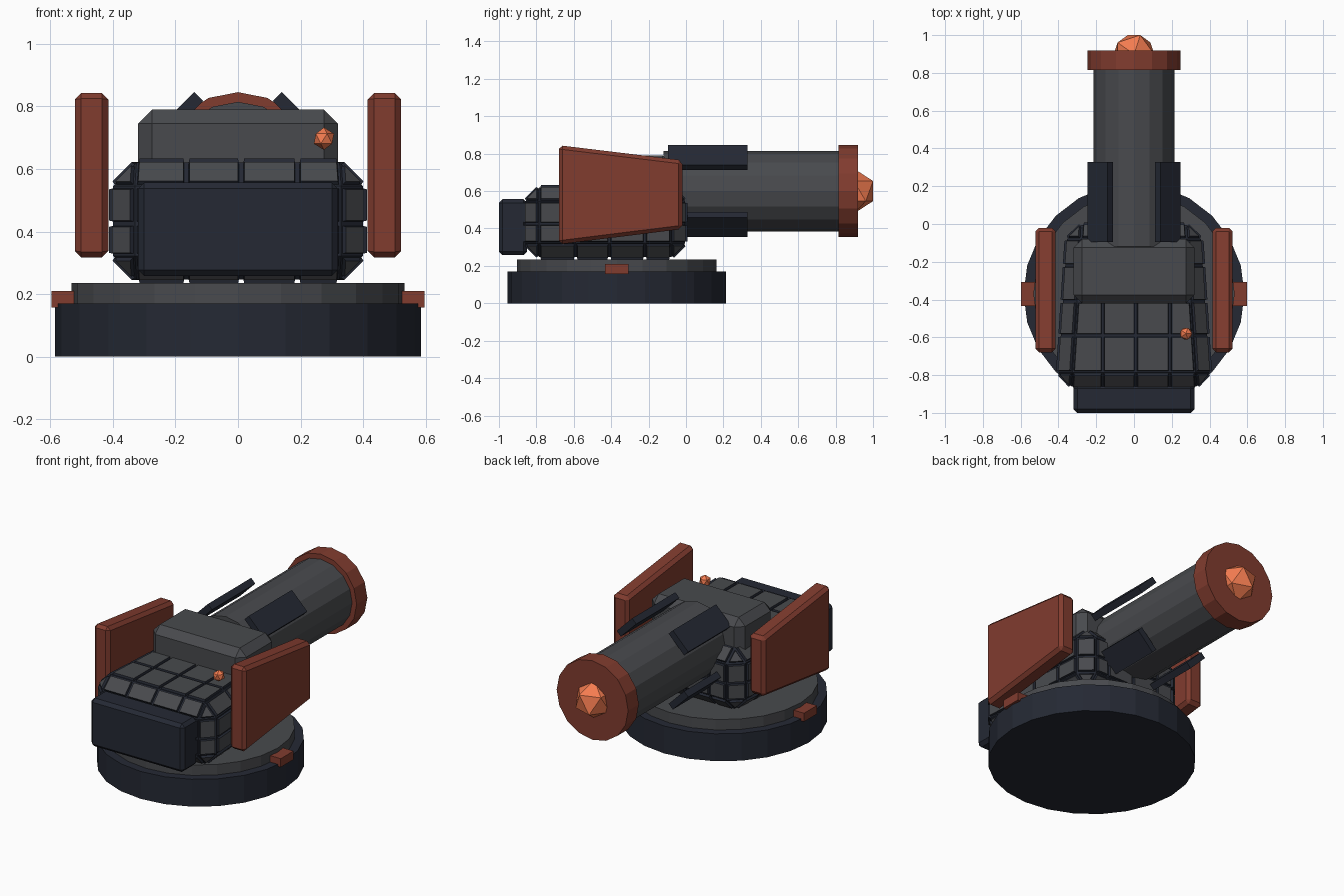
import bpy, bmesh
from math import radians, sin, cos
from mathutils import Matrix, Vector

if "Cube" in bpy.data.objects:
    bpy.data.objects.remove(bpy.data.objects["Cube"])


def material(name, r, g, b):
    m = bpy.data.materials.new(name)
    m.diffuse_color = (r, g, b, 1)
    m.use_nodes = True
    m.node_tree.nodes["Principled BSDF"].inputs["Base Color"].default_value = m.diffuse_color
    return m


GREY = material("gunmetal", 0.065, 0.068, 0.075)
NAVY = material("dark_navy", 0.018, 0.022, 0.034)
RED = material("rust_red", 0.22, 0.045, 0.028)
GLOW = material("orange_glow", 0.9, 0.2, 0.08)


def finish(bm, name, *mats):
    bmesh.ops.recalc_face_normals(bm, faces=bm.faces)
    me = bpy.data.meshes.new(name)
    bm.to_mesh(me)
    bm.free()
    for m in mats:
        me.materials.append(m)
    ob = bpy.data.objects.new(name, me)
    bpy.context.collection.objects.link(ob)
    return ob


def chamfer(bm, width):
    if width:
        bmesh.ops.bevel(bm, geom=bm.edges[:], offset=width, segments=1,
                        affect='EDGES', profile=0.5)


def box(name, lo, hi, mat, bevel=0):
    bm = bmesh.new()
    lo, hi = Vector(lo), Vector(hi)
    bmesh.ops.create_cube(bm, size=1, matrix=Matrix.Translation((lo + hi) / 2)
                          @ Matrix.Diagonal((*(hi - lo), 1)))
    chamfer(bm, bevel)
    return finish(bm, name, mat)


def cylinder(name, centre, r, depth, sides, mat, along_y=False):
    bm = bmesh.new()
    rot = Matrix.Rotation(radians(90 if along_y else 0), 4, 'X')
    bmesh.ops.create_cone(bm, cap_ends=True, segments=sides, radius1=r, radius2=r,
                          depth=depth, matrix=Matrix.Translation(centre) @ rot)
    return finish(bm, name, mat)


def orb(name, centre, r):
    bm = bmesh.new()
    bmesh.ops.create_icosphere(bm, subdivisions=1, radius=r,
                               matrix=Matrix.Translation(centre))
    return finish(bm, name, GLOW)


# round base, turntable and side lugs
cylinder("base_disc", (0, -0.37, 0.085), 0.585, 0.17, 24, NAVY)
cylinder("turntable", (0, -0.37, 0.2), 0.533, 0.07, 24, GREY)

# panelled hull: tapered chamfered block, sliced and raised panel by panel
bm = bmesh.new()
bmesh.ops.create_cube(bm, size=1)
for v in bm.verts:
    back = v.co.y > 0
    v.co = Vector(((0.35 if back else 0.405) * (1 if v.co.x > 0 else -1),
                   -0.005 if back else -0.86,
                   0.62 if v.co.z > 0 else 0.247))
chamfer(bm, 0.075)
for co, no in [((-0.165, 0, 0), (1, 0, 0)), ((0.01, 0, 0), (1, 0, 0)),
               ((0.19, 0, 0), (1, 0, 0)), ((0, -0.59, 0), (0, 1, 0)),
               ((0, -0.41, 0), (0, 1, 0)), ((0, -0.22, 0), (0, 1, 0)),
               ((0, 0, 0.425), (0, 0, 1))]:
    bmesh.ops.bisect_plane(bm, geom=bm.verts[:] + bm.edges[:] + bm.faces[:],
                           dist=1e-5, plane_co=co, plane_no=no)
bmesh.ops.recalc_face_normals(bm, faces=bm.faces)
panels = bm.faces[:]
bmesh.ops.inset_individual(bm, faces=panels, thickness=0.007, use_even_offset=True)
seams = set(bm.faces) - set(panels)
for f in seams:
    f.material_index = 1
rims = bmesh.ops.inset_individual(bm, faces=panels, thickness=0.003, depth=0.013,
                                  use_even_offset=True)
for f in rims["faces"]:
    f.material_index = 1
for f in panels:
    f.material_index = 0
finish(bm, "panelled_hull", GREY, NAVY)

# front plate and breech housing
box("front_block", (-0.32, -1.0, 0.257), (0.32, -0.85, 0.557), NAVY, 0.02)
box("breech_housing", (-0.32, -0.42, 0.41), (0.32, -0.08, 0.79), GREY, 0.045)

# barrel, muzzle ring and glowing core
cylinder("barrel", (0, 0.355, 0.6), 0.215, 0.95, 16, GREY, True)
cylinder("muzzle_ring", (0, 0.867, 0.6), 0.246, 0.105, 16, RED, True)
orb("muzzle_core", (0, 0.898, 0.6), 0.12)
orb("sensor_light", (0.275, -0.58, 0.697), 0.036)

# four plates lying tangent to the barrel
for i in range(4):
    a = radians(45 + 90 * i)
    bm = bmesh.new()
    bmesh.ops.create_cube(bm, size=1, matrix=Matrix.Translation(
        (0.253 * cos(a), 0.117, 0.6 + 0.253 * sin(a)))
        @ Matrix.Rotation(-a, 4, 'Y') @ Matrix.Diagonal((0.04, 0.425, 0.15, 1)))
    finish(bm, f"barrel_plate_{i + 1}", NAVY)

# mirrored armour shields and base lugs
for s, side in ((-1, "left"), (1, "right")):
    bm = bmesh.new()
    outline = [(-0.68, 0.845), (-0.02, 0.765), (-0.02, 0.397), (-0.68, 0.315)]
    face = bm.faces.new([bm.verts.new((s * 0.415, y, z)) for y, z in outline])
    ext = bmesh.ops.extrude_face_region(bm, geom=[face])
    bmesh.ops.translate(bm, vec=(s * 0.107, 0, 0), verts=[
        v for v in ext["geom"] if isinstance(v, bmesh.types.BMVert)])
    bmesh.ops.recalc_face_normals(bm, faces=bm.faces)
    chamfer(bm, 0.02)
    finish(bm, f"{side}_shield", RED)
    xs = sorted((s * 0.5, s * 0.597))
    box(f"{side}_base_lug", (xs[0], -0.433, 0.157), (xs[1], -0.307, 0.21), RED)
